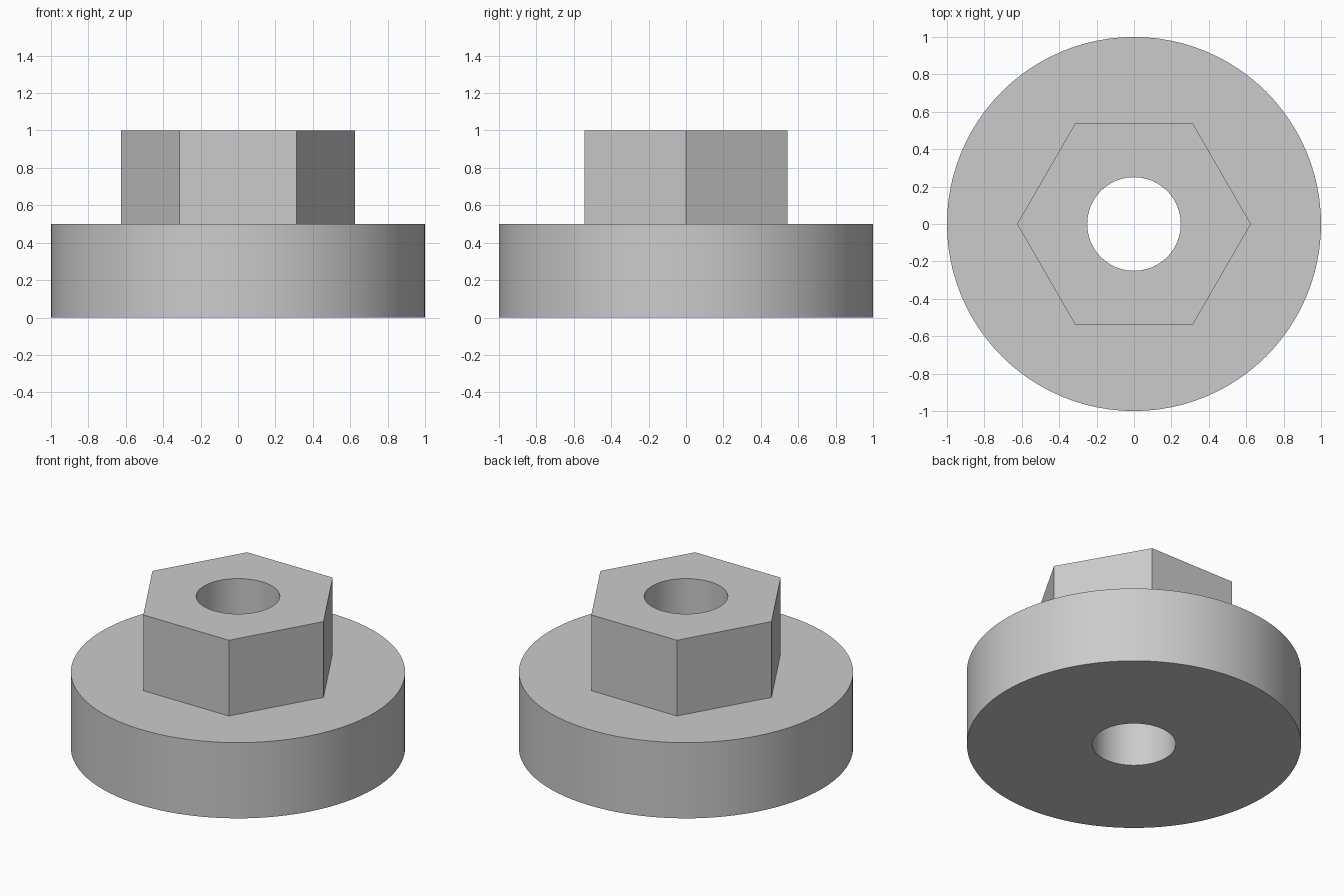
import bpy
import bmesh
import math

SEGMENTS = 96          # multiple of six so hexagon corners land on vertices
DISC_R, HEX_R, BORE_R = 1.0, 0.625, 0.25
STEP_Z, TOP_Z = 0.5, 1.0

cube = bpy.data.objects.get("Cube")
if cube:
    bpy.data.objects.remove(cube, do_unlink=True)


def circle(radius):
    return lambda angle: radius


def hexagon(corner_radius):
    side = math.pi / 3
    apothem = corner_radius * math.cos(side / 2)
    return lambda angle: apothem / math.cos(angle % side - side / 2)


def closed_loft(name, sections):
    """Join a closed loop of (outline, height) sections into a pierced solid."""
    bm = bmesh.new()
    rings = []
    for outline, z in sections:
        ring = []
        for i in range(SEGMENTS):
            a = math.tau * i / SEGMENTS
            r = outline(a)
            ring.append(bm.verts.new((r * math.cos(a), r * math.sin(a), z)))
        rings.append(ring)
    for lower, upper in zip(rings, rings[1:] + rings[:1]):
        for i in range(SEGMENTS):
            j = (i + 1) % SEGMENTS
            bm.faces.new((lower[i], lower[j], upper[j], upper[i]))
    bmesh.ops.recalc_face_normals(bm, faces=bm.faces)
    mesh = bpy.data.meshes.new(name)
    bm.to_mesh(mesh)
    bm.free()
    obj = bpy.data.objects.new(name, mesh)
    bpy.context.collection.objects.link(obj)
    return obj


# Plain grey material
grey = bpy.data.materials.new("plain_grey")
grey.use_nodes = True
grey.diffuse_color = (0.6, 0.6, 0.6, 1)
grey.node_tree.nodes["Principled BSDF"].inputs["Base Color"].default_value = grey.diffuse_color

# Round flange, hexagonal boss and through bore as one solid
body = closed_loft("flanged_hex_bushing", [
    (circle(BORE_R), 0),
    (circle(DISC_R), 0),
    (circle(DISC_R), STEP_Z),
    (hexagon(HEX_R), STEP_Z),
    (hexagon(HEX_R), TOP_Z),
    (circle(BORE_R), TOP_Z),
])
body.data.materials.append(grey)

# Smooth round walls, crisp edges
bpy.ops.object.select_all(action="DESELECT")
body.select_set(True)
bpy.context.view_layer.objects.active = body
bpy.ops.object.shade_smooth_by_angle(angle=math.radians(30))
